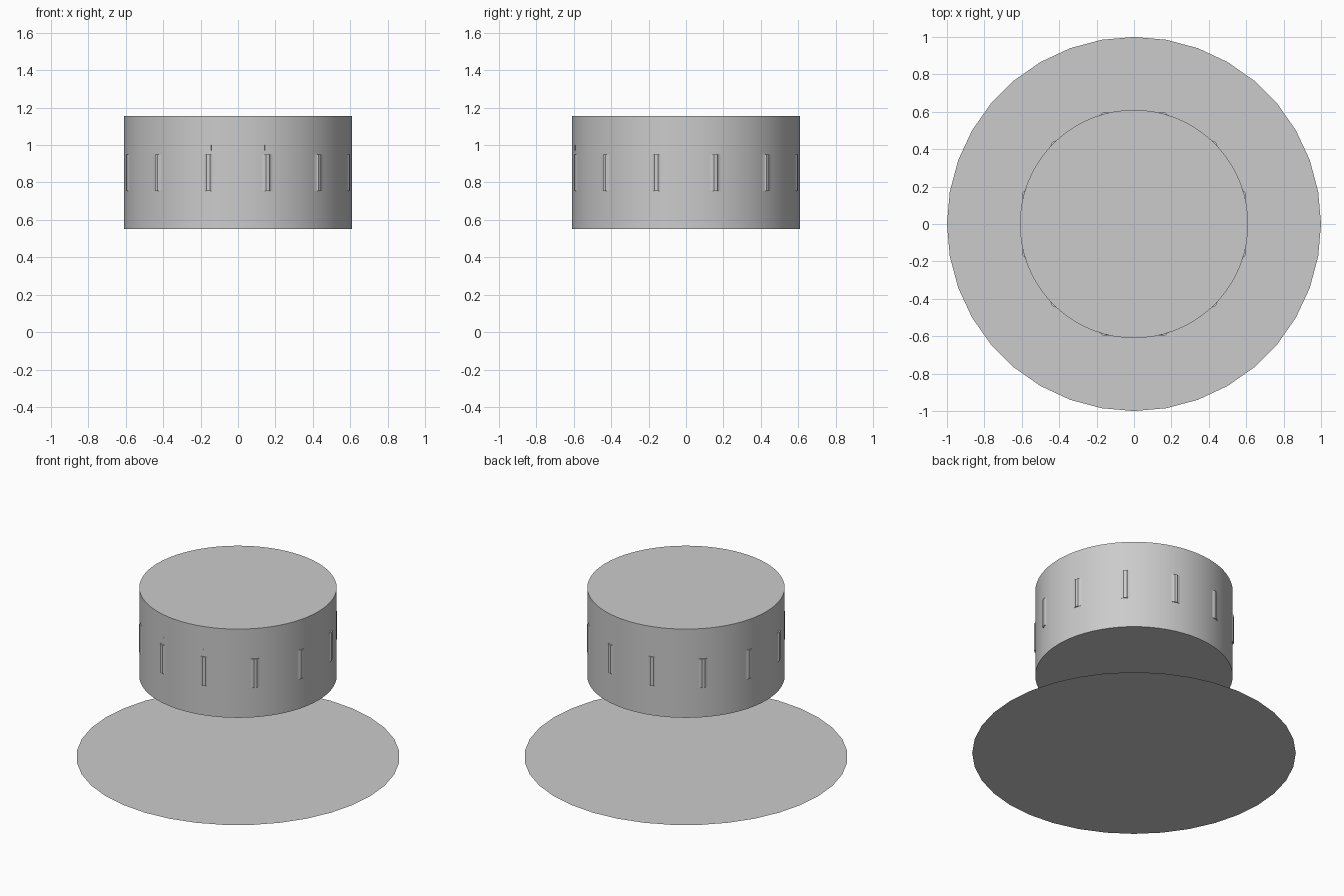
import bpy, bmesh
from math import cos, sin, pi, radians
from mathutils import Matrix

if "Cube" in bpy.data.objects:
    bpy.data.objects.remove(bpy.data.objects["Cube"])

R, Z0, Z1 = 0.61, 0.55, 1.155


def make_object(name, bm, smooth=False):
    bmesh.ops.recalc_face_normals(bm, faces=bm.faces)
    mesh = bpy.data.meshes.new(name)
    bm.to_mesh(mesh)
    bm.free()
    ob = bpy.data.objects.new(name, mesh)
    bpy.context.collection.objects.link(ob)
    if smooth:
        bpy.ops.object.select_all(action='DESELECT')
        ob.select_set(True)
        bpy.context.view_layer.objects.active = ob
        bpy.ops.object.shade_smooth_by_angle(angle=radians(30))
    return ob


# flat base disc, 36 sides
bm = bmesh.new()
bmesh.ops.create_circle(bm, cap_ends=True, segments=36, radius=1)
make_object("base_disc", bm)
for f in bpy.data.objects["base_disc"].data.polygons:
    if f.normal.z < 0:
        f.flip()

# closed floating drum
bm = bmesh.new()
bmesh.ops.create_cone(bm, cap_ends=True, segments=72, radius1=R, radius2=R,
                      depth=Z1 - Z0, matrix=Matrix.Translation((0, 0, (Z0 + Z1) / 2)))
make_object("drum", bm, True)

# twelve slim vertical ribs with flared sides
profile = [(-0.04, -0.004), (-0.016, 0.002), (-0.01, 0.008),
           (0.01, 0.008), (0.016, 0.002), (0.04, -0.004)]
for i in range(12):
    bm = bmesh.new()
    rot = Matrix.Rotation(radians(15 + 30 * i), 4, 'Z')
    rings = [[bm.verts.new(rot @ Matrix.Translation((R + h, w, z)).to_translation())
              for w, h in profile] for z in (0.755, 0.95)]
    for a in range(len(profile)):
        b = (a + 1) % len(profile)
        bm.faces.new((rings[0][a], rings[0][b], rings[1][b], rings[1][a]))
    bm.faces.new(rings[0])
    bm.faces.new(rings[1])
    make_object(f"rib_{i + 1}", bm)

# two tiny marks above the front ribs
for side in (-1, 1):
    bm = bmesh.new()
    a = radians(-90 + side * 14)
    m = (Matrix.Translation((R * cos(a), R * sin(a), 0.985))
         @ Matrix.Rotation(a, 4, 'Z') @ Matrix.Diagonal((0.004, 0.01, 0.03, 1)))
    bmesh.ops.create_cube(bm, size=1, matrix=m)
    make_object("front_mark_left" if side < 0 else "front_mark_right", bm)
